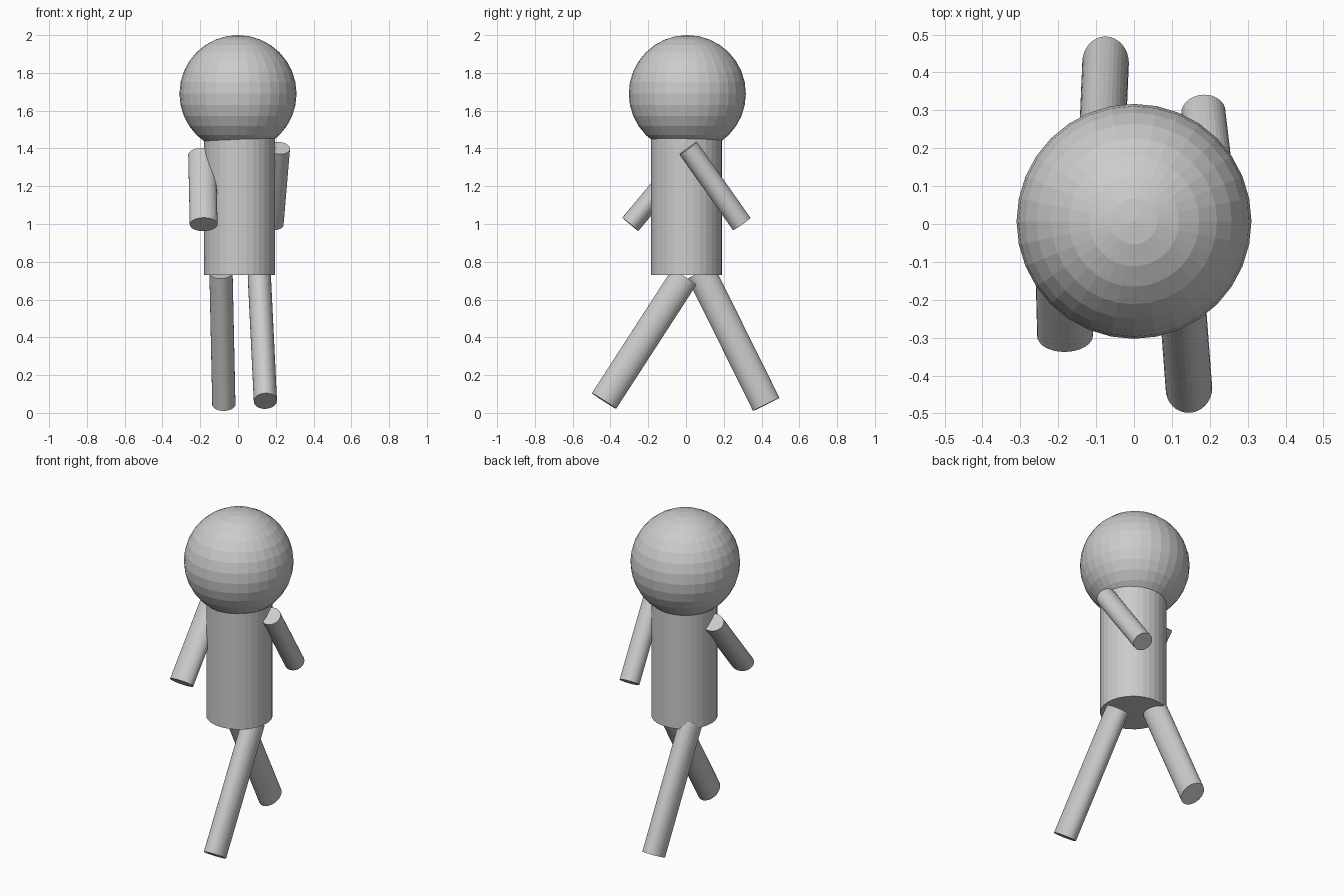
import bpy
from mathutils import Matrix, Vector

cube = bpy.data.objects.get("Cube")
if cube:
    bpy.data.objects.remove(cube, do_unlink=True)

# Single plain grey material
grey = bpy.data.materials.new("plain_grey")
grey.use_nodes = True
colour = (0.6, 0.6, 0.6, 1)
grey.diffuse_color = colour
grey.node_tree.nodes["Principled BSDF"].inputs["Base Color"].default_value = colour


def finish(name):
    obj = bpy.context.object
    obj.name = name
    obj.data.materials.append(grey)
    return obj


def limb(name, top, bottom, width, depth):
    """Oval cylinder between two points; width runs along x."""
    top, bottom = Vector(top), Vector(bottom)
    axis = (top - bottom).normalized()
    back = axis.cross(Vector((1, 0, 0))).normalized()
    side = back.cross(axis)
    bpy.ops.mesh.primitive_cylinder_add(vertices=32, radius=0.5, depth=1)
    obj = finish(name)
    frame = Matrix((side, back, axis)).transposed().to_4x4()
    size = Matrix.Diagonal((width, depth, (top - bottom).length, 1))
    obj.data.transform(Matrix.Translation((top + bottom) / 2) @ frame @ size)


# Head
bpy.ops.mesh.primitive_uv_sphere_add(segments=32, ring_count=16, radius=0.31,
                                     location=(0, 0.007, 1.69))
finish("head")

# Body
limb("body", (0.008, 0.003, 1.47), (0.008, 0.003, 0.73), 0.375, 0.375)

# Arms, swinging opposite ways
limb("left_arm", (0.217, 0.012, 1.402), (0.183, 0.295, 1.0), 0.117, 0.113)
limb("right_arm", (-0.19, 0.013, 1.367), (-0.182, -0.295, 0.998), 0.147, 0.111)

# Legs, in mid stride
limb("left_leg", (0.113, -0.009, 0.72), (0.145, -0.434, 0.063), 0.123, 0.153)
limb("right_leg", (-0.09, 0.078, 0.745), (-0.075, 0.425, 0.045), 0.123, 0.156)
